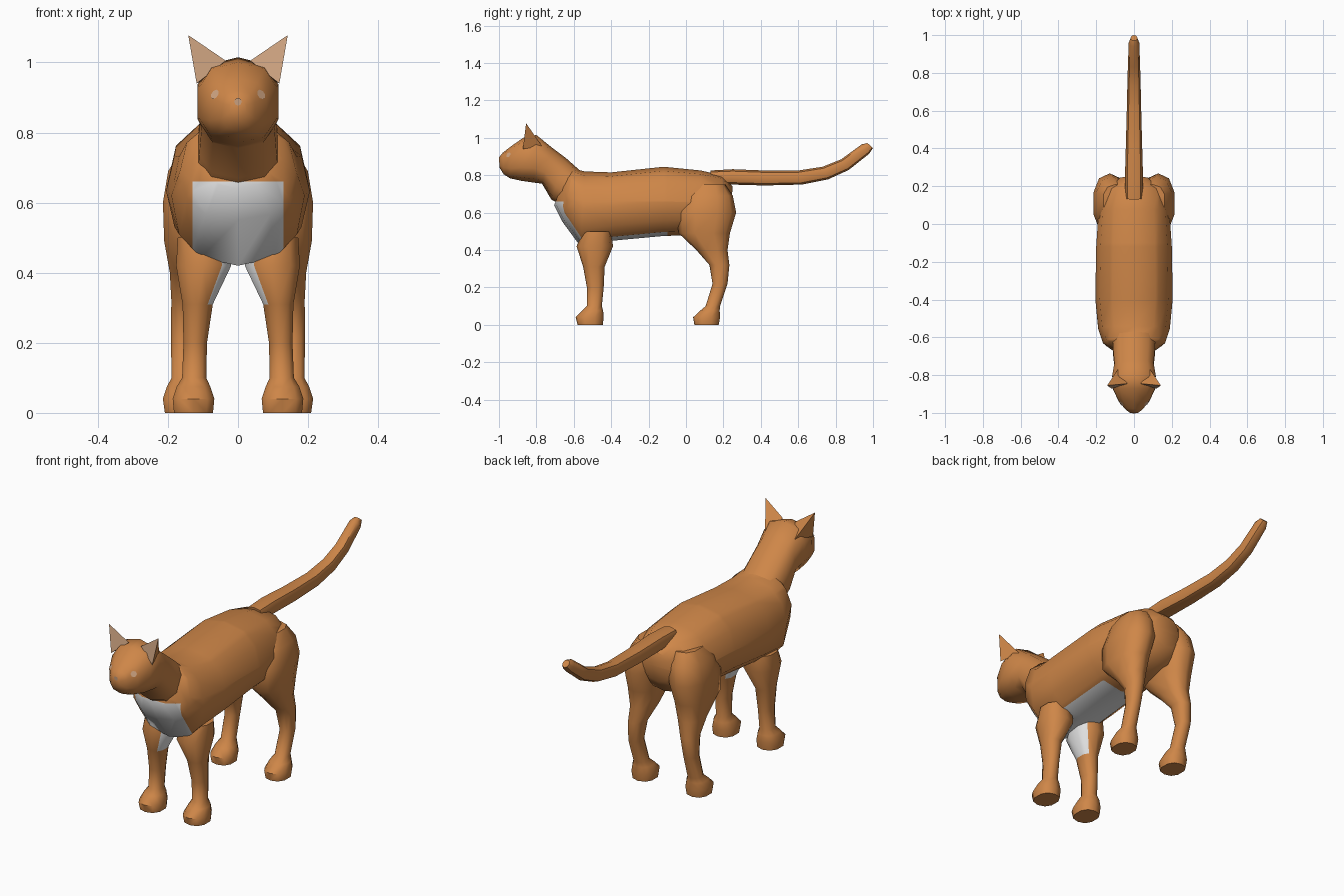
import bpy, bmesh, math
from mathutils import Vector


def material(name, rgb):
    m = bpy.data.materials.new(name)
    m.diffuse_color = (*rgb, 1)
    return m


FUR = material("orange fur", (0.62, 0.24, 0.065))
WHITE = material("white fur", (0.75, 0.75, 0.75))
PALE = material("pale skin", (0.62, 0.37, 0.22))


def power(v, p):
    return math.copysign(abs(v) ** p, v)


def loft(rings, sides=10, p=0.85):
    """Skin of rings; each ring is (y, z of one edge, y, z of other edge, half width, centre x)."""
    bm = bmesh.new()
    loops = []
    for ya, za, yb, zb, hw, cx in rings:
        a, b = Vector((cx, ya, za)), Vector((cx, yb, zb))
        loop = []
        for i in range(sides):
            t = 2 * math.pi * i / sides
            co = (a + b) / 2 + (a - b) / 2 * power(math.cos(t), p)
            co.x += hw * power(math.sin(t), p)
            loop.append(bm.verts.new(co))
        loops.append(loop)
    for l0, l1 in zip(loops, loops[1:]):
        for i in range(sides):
            j = (i + 1) % sides
            bm.faces.new((l0[i], l0[j], l1[j], l1[i]))
    bm.faces.new(loops[0])
    bm.faces.new(loops[-1])
    bmesh.ops.recalc_face_normals(bm, faces=bm.faces)
    return bm


def cut(bm, co, no):
    bmesh.ops.bisect_plane(bm, geom=bm.verts[:] + bm.edges[:] + bm.faces[:],
                           plane_co=co, plane_no=no)


def finish(name, bm, mats, rule=None, mirror=False, angle=50):
    bm.normal_update()
    if rule:
        for f in bm.faces:
            f.material_index = int(rule(f.calc_center_median(), f.normal))
    me = bpy.data.meshes.new(name)
    bm.to_mesh(me)
    bm.free()
    ob = bpy.data.objects.new(name, me)
    bpy.context.collection.objects.link(ob)
    for m in mats:
        me.materials.append(m)
    bpy.ops.object.select_all(action='DESELECT')
    ob.select_set(True)
    bpy.context.view_layer.objects.active = ob
    bpy.ops.object.shade_smooth_by_angle(angle=math.radians(angle))
    if mirror:
        ob.modifiers.new("mirror", 'MIRROR').use_mirror_merge = False
    return ob


def centred(rows):
    return [(*r, 0) for r in rows]


# Body with white chest and belly
body = loft(centred([
    (-0.62, 0.85, -0.705, 0.64, 0.10),
    (-0.60, 0.835, -0.66, 0.55, 0.165),
    (-0.54, 0.82, -0.565, 0.42, 0.19),
    (-0.40, 0.815, -0.39, 0.45, 0.205),
    (-0.12, 0.845, -0.12, 0.475, 0.20),
    (0.08, 0.825, 0.05, 0.48, 0.188),
    (0.19, 0.80, 0.18, 0.51, 0.15),
    (0.25, 0.74, 0.235, 0.58, 0.08)]), 12)
for co, no in (((0.13, 0, 0), (1, 0, 0)), ((-0.13, 0, 0), (1, 0, 0)),
               ((0, 0, 0.66), (0, 0, 1)), ((0, -0.1, 0), (0, 1, 0))):
    cut(body, co, no)


def white_body(c, n):
    chest = c.y < -0.54 and c.z < 0.66
    belly = n.z < -0.75 and c.y < -0.1
    return abs(c.x) < 0.13 and (chest or belly)


finish("body", body, (FUR, WHITE), white_body)

# Neck and head
head = finish("head_and_neck", loft(centred([
    (-0.55, 0.81, -0.63, 0.62, 0.12),
    (-0.64, 0.89, -0.72, 0.67, 0.115),
    (-0.72, 0.95, -0.77, 0.755, 0.108),
    (-0.80, 1.015, -0.81, 0.76, 0.12),
    (-0.87, 1.0, -0.88, 0.77, 0.115),
    (-0.935, 0.955, -0.94, 0.783, 0.085),
    (-0.98, 0.92, -0.975, 0.805, 0.05),
    (-1.0, 0.895, -0.997, 0.84, 0.025)]), 10, 0.8), (FUR,))

# Ears, pale on the front
bm = bmesh.new()
tip, inner, outer, back = [bm.verts.new(v) for v in (
    (0.142, -0.855, 1.078), (0.035, -0.845, 1.005), (0.118, -0.872, 0.94), (0.085, -0.77, 0.955))]
for tri in ((tip, inner, outer), (tip, outer, back), (tip, back, inner), (inner, back, outer)):
    bm.faces.new(tri)
bmesh.ops.recalc_face_normals(bm, faces=bm.faces)
finish("ears", bm, (FUR, PALE), lambda c, n: n.y < -0.6, True, 30)

# Front legs with paws, white on the upper inside
finish("front_legs", loft([
    (-0.58, 0.0, -0.445, 0.0, 0.058, 0.127),
    (-0.59, 0.04, -0.44, 0.04, 0.062, 0.127),
    (-0.555, 0.075, -0.443, 0.075, 0.050, 0.127),
    (-0.53, 0.10, -0.45, 0.10, 0.036, 0.125),
    (-0.53, 0.20, -0.44, 0.20, 0.035, 0.122),
    (-0.55, 0.31, -0.435, 0.31, 0.045, 0.115),
    (-0.585, 0.42, -0.39, 0.42, 0.082, 0.098),
    (-0.55, 0.50, -0.40, 0.50, 0.075, 0.10)], 10),
    (FUR, WHITE), lambda c, n: c.z > 0.31 and n.x < -0.4, True)

# Hind legs with haunches and paws
finish("hind_legs", loft([
    (0.045, 0.0, 0.175, 0.0, 0.056, 0.155),
    (0.038, 0.04, 0.182, 0.04, 0.062, 0.155),
    (0.075, 0.075, 0.18, 0.075, 0.050, 0.155),
    (0.105, 0.10, 0.182, 0.10, 0.036, 0.155),
    (0.142, 0.22, 0.222, 0.22, 0.035, 0.158),
    (0.125, 0.32, 0.232, 0.32, 0.042, 0.150),
    (0.055, 0.40, 0.222, 0.40, 0.060, 0.137),
    (-0.04, 0.49, 0.235, 0.49, 0.080, 0.134),
    (-0.05, 0.60, 0.268, 0.60, 0.090, 0.128),
    (-0.015, 0.69, 0.25, 0.69, 0.088, 0.115),
    (0.04, 0.75, 0.21, 0.75, 0.070, 0.095)], 10), (FUR,), mirror=True)

# Tail
finish("tail", loft(centred([
    (0.13, 0.825, 0.14, 0.76, 0.045),
    (0.25, 0.832, 0.24, 0.75, 0.048),
    (0.42, 0.825, 0.42, 0.745, 0.043),
    (0.60, 0.825, 0.62, 0.75, 0.038),
    (0.73, 0.845, 0.76, 0.778, 0.035),
    (0.83, 0.885, 0.87, 0.828, 0.032),
    (0.94, 0.965, 0.98, 0.915, 0.028),
    (0.97, 0.972, 1.0, 0.945, 0.018)]), 8), (FUR,))

# Eyes and nose: thin patches laid on the face
bpy.context.view_layer.update()
for name, x, z, r in (("left_eye", 0.065, 0.908, 0.015), ("right_eye", -0.065, 0.908, 0.015),
                      ("nose", 0.0, 0.888, 0.011)):
    hit, loc, nor, _ = head.ray_cast(Vector((x, -2, z)), Vector((0, 1, 0)))
    if not hit:
        continue
    bm = bmesh.new()
    rot = nor.to_track_quat('Z', 'Y').to_matrix()
    bm.faces.new([bm.verts.new(loc + nor * 0.002 + rot @ Vector(
        (r * math.cos(k * math.pi / 4), r * math.sin(k * math.pi / 4), 0))) for k in range(8)])
    finish(name, bm, (PALE,))
